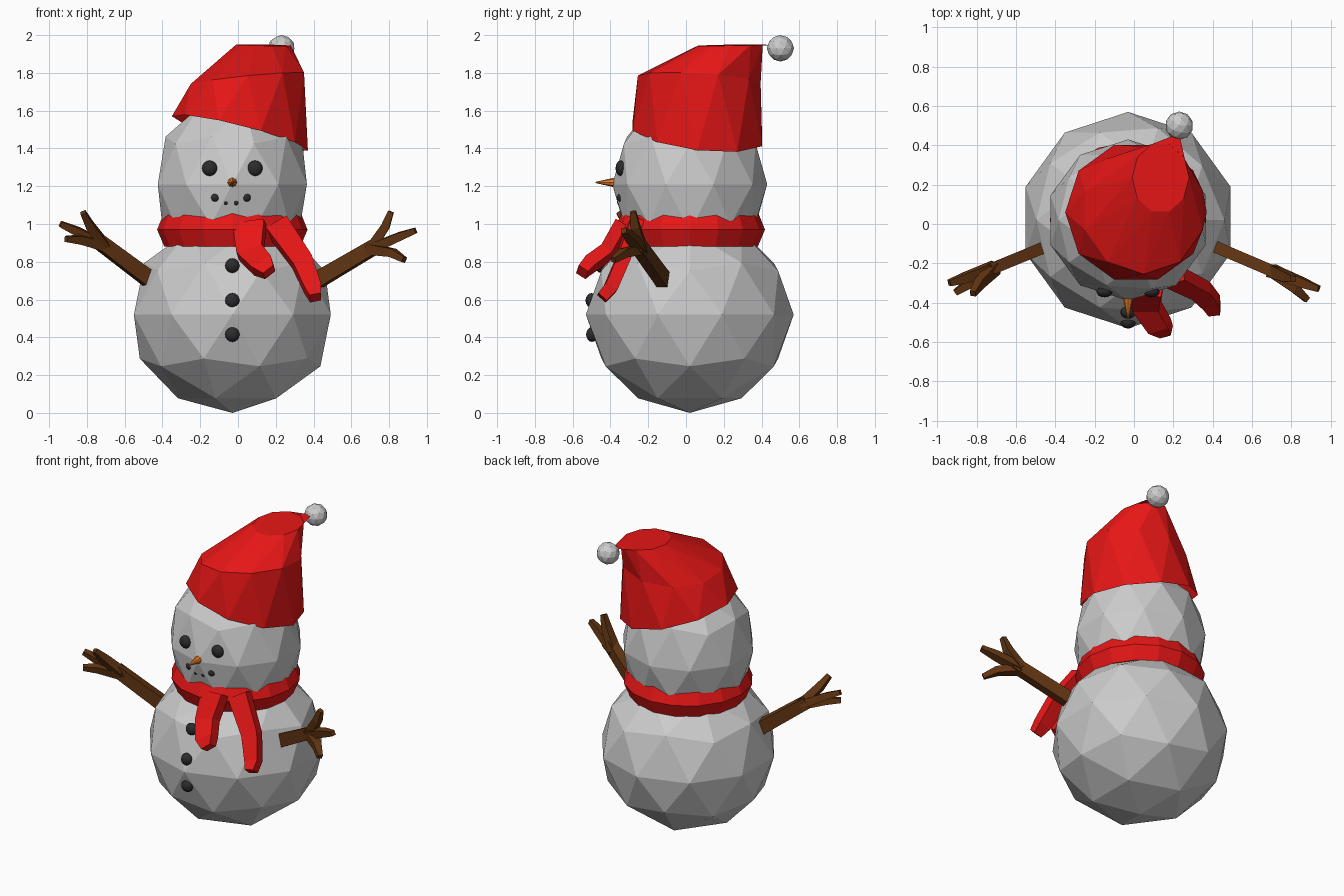
import bpy, bmesh
from math import sin, cos, pi
from mathutils import Vector, Matrix

if "Cube" in bpy.data.objects:
    bpy.data.objects.remove(bpy.data.objects["Cube"])


def material(name, rgb):
    m = bpy.data.materials.new(name)
    m.diffuse_color = (*rgb, 1)
    m.use_nodes = True
    m.node_tree.nodes["Principled BSDF"].inputs["Base Color"].default_value = m.diffuse_color
    return m


RED = material("red_cloth", (0.8, 0.008, 0.008))
BROWN = material("brown_wood", (0.12, 0.035, 0.006))
BLACK = material("black_coal", (0.025, 0.025, 0.025))
ORANGE = material("orange_carrot", (0.8, 0.2, 0.02))


def finish(name, bm, mat=None, smooth=False):
    bmesh.ops.recalc_face_normals(bm, faces=bm.faces)
    for f in bm.faces:
        f.smooth = smooth
    me = bpy.data.meshes.new(name)
    bm.to_mesh(me)
    bm.free()
    ob = bpy.data.objects.new(name, me)
    bpy.context.collection.objects.link(ob)
    if mat:
        me.materials.append(mat)
    return ob


def ico(name, loc, scale, mat=None):
    bm = bmesh.new()
    mx = Matrix.LocRotScale(Vector(loc), None, Vector(scale))
    bmesh.ops.create_icosphere(bm, subdivisions=2, radius=1, matrix=mx)
    return finish(name, bm, mat)


def coal(name, loc, r, depth):
    bm = bmesh.new()
    mx = Matrix.LocRotScale(Vector(loc), None, Vector((r, depth, r)))
    bmesh.ops.create_uvsphere(bm, u_segments=14, v_segments=8, radius=1, matrix=mx)
    return finish(name, bm, BLACK, True)


def strip(bm, pts, widths, thicks, side):
    """Four-sided bar along a path."""
    pts = [Vector(p) for p in pts]
    rings = []
    for i, p in enumerate(pts):
        t = (pts[min(i + 1, len(pts) - 1)] - pts[max(i - 1, 0)]).normalized()
        s = Vector(side)
        s = (s - t * s.dot(t)).normalized()
        u = t.cross(s)
        w, h = widths[i] / 2, thicks[i] / 2
        rings.append([bm.verts.new(p + s * a * w + u * b * h)
                      for a, b in ((-1, -1), (1, -1), (1, 1), (-1, 1))])
    for a, b in zip(rings, rings[1:]):
        for k in range(4):
            bm.faces.new((a[k], a[(k + 1) % 4], b[(k + 1) % 4], b[k]))
    bm.faces.new(rings[0])
    bm.faces.new(rings[-1])


# Snow balls and pompom
ico("body", (-0.03, 0.02, 0.52), (0.548, 0.55, 0.52))
ico("head", (-0.03, 0.02, 1.21), (0.415, 0.41, 0.48))
ico("hat_pompom", (0.23, 0.5, 1.93), (0.072, 0.072, 0.07))

# Face and buttons
for n, x in (("left", -0.15), ("right", 0.09)):
    coal("eye_" + n, (x, -0.345, 1.295), 0.041, 0.028)
for i, (x, z) in enumerate(((-0.12, 1.14), (-0.065, 1.117), (-0.01, 1.117), (0.045, 1.14))):
    coal(f"mouth_coal_{i}", (x, -0.345, z), 0.023, 0.02)
for i, (y, z) in enumerate(((-0.45, 0.78), (-0.50, 0.595), (-0.497, 0.415))):
    coal(f"button_{i}", (-0.03, y, z), 0.039, 0.032)

# Carrot nose
bm = bmesh.new()
bmesh.ops.create_cone(bm, cap_ends=True, segments=8, radius1=0.034, radius2=0.003, depth=0.14,
                      matrix=Matrix.Translation((-0.03, -0.41, 1.22)) @ Matrix.Rotation(pi / 2, 4, 'X'))
finish("nose", bm, ORANGE)

# Scarf band around the neck
bm = bmesh.new()
N = 16
profile = ((0.27, 1.065), (0.36, 1.065), (0.398, 0.97), (0.36, 0.88), (0.27, 0.88))
rings = [[bm.verts.new((-0.03 + r * cos(2 * pi * k / N), 0.02 + r * sin(2 * pi * k / N), z))
          for k in range(N)] for r, z in profile]
for i in range(len(rings)):
    a, b = rings[i], rings[(i + 1) % len(rings)]
    for k in range(N):
        bm.faces.new((a[k], a[(k + 1) % N], b[(k + 1) % N], b[k]))
finish("scarf_band", bm, RED)

# Scarf tails
tails = {
    "scarf_tail_front": (((0.06, -0.33, 1.0), (0.065, -0.42, 0.85), (0.13, -0.52, 0.78), (0.165, -0.55, 0.745)),
                         (0.17, 0.14, 0.12, 0.07), (1, -0.1, 0.2)),
    "scarf_tail_side": (((0.2, -0.27, 1.0), (0.34, -0.34, 0.8), (0.395, -0.4, 0.66), (0.41, -0.445, 0.61)),
                        (0.13, 0.11, 0.09, 0.06), (1, 0.2, 0.3)),
}
for name, (pts, widths, side) in tails.items():
    bm = bmesh.new()
    strip(bm, pts, widths, (0.07, 0.07, 0.07, 0.06), side)
    finish(name, bm, RED)

# Twig arms: root, fork and three finger tips
arms = {
    "arm_right": ((0.40, -0.11, 0.69), (0.74, -0.255, 0.89),
                  ((0.81, -0.28, 1.065), (0.94, -0.33, 0.965), (0.88, -0.385, 0.81))),
    "arm_left": ((-0.46, -0.12, 0.70), (-0.74, -0.235, 0.91),
                 ((-0.82, -0.355, 1.06), (-0.94, -0.30, 1.0), (-0.91, -0.35, 0.92))),
}
for name, (root, fork, tips) in arms.items():
    bm = bmesh.new()
    root, fork = Vector(root), Vector(fork)
    strip(bm, (root, fork), (0.085, 0.075), (0.06, 0.06), (0, 0, 1))
    for tip in tips:
        tip = Vector(tip)
        start = fork.lerp(root, 0.12)
        mid = start.lerp(tip, 0.55) + (fork - root) * 0.06
        strip(bm, (start, mid, tip), (0.065, 0.05, 0.03), (0.055, 0.045, 0.03), (0.1, 1, 0.1))
    finish(name, bm, BROWN)

# Floppy hat: tilted rim, crown and folded top drawn to a point
bm = bmesh.new()
N = 10


def hat_ring(cx, cy, rx, ry, z, tilt_x, tilt_y, turn):
    ring = []
    for k in range(N):
        a = 2 * pi * (k + turn) / N
        x, y = cx + rx * cos(a), cy + ry * sin(a)
        ring.append(bm.verts.new((x, y, z + tilt_x * x + tilt_y * y)))
    return ring


rings = [hat_ring(0.01, 0.06, 0.36, 0.36, 1.49, -0.25, -0.12, 0),
         hat_ring(0.05, 0.07, 0.315, 0.325, 1.765, 0.1, -0.06, 0.5),
         hat_ring(0.135, 0.235, 0.145, 0.18, 1.945, -0.02, 0.02, 0)]
for i, (a, b) in enumerate(zip(rings, rings[1:])):
    for k in range(N):
        j = (k + 1) % N
        if i == 0:
            bm.faces.new((a[k], a[j], b[k]))
            bm.faces.new((b[k], a[j], b[j]))
        else:
            bm.faces.new((a[k], b[j], b[k]))
            bm.faces.new((a[k], a[j], b[j]))
tip = bm.verts.new((0.23, 0.46, 1.945))
top = rings[-1]
for k in (2, 1):
    bm.faces.new((top[k], top[k - 1], tip))
bm.faces.new((top[3], top[2], tip))
bm.faces.new([top[0], tip] + top[3:])
finish("hat", bm, RED)
